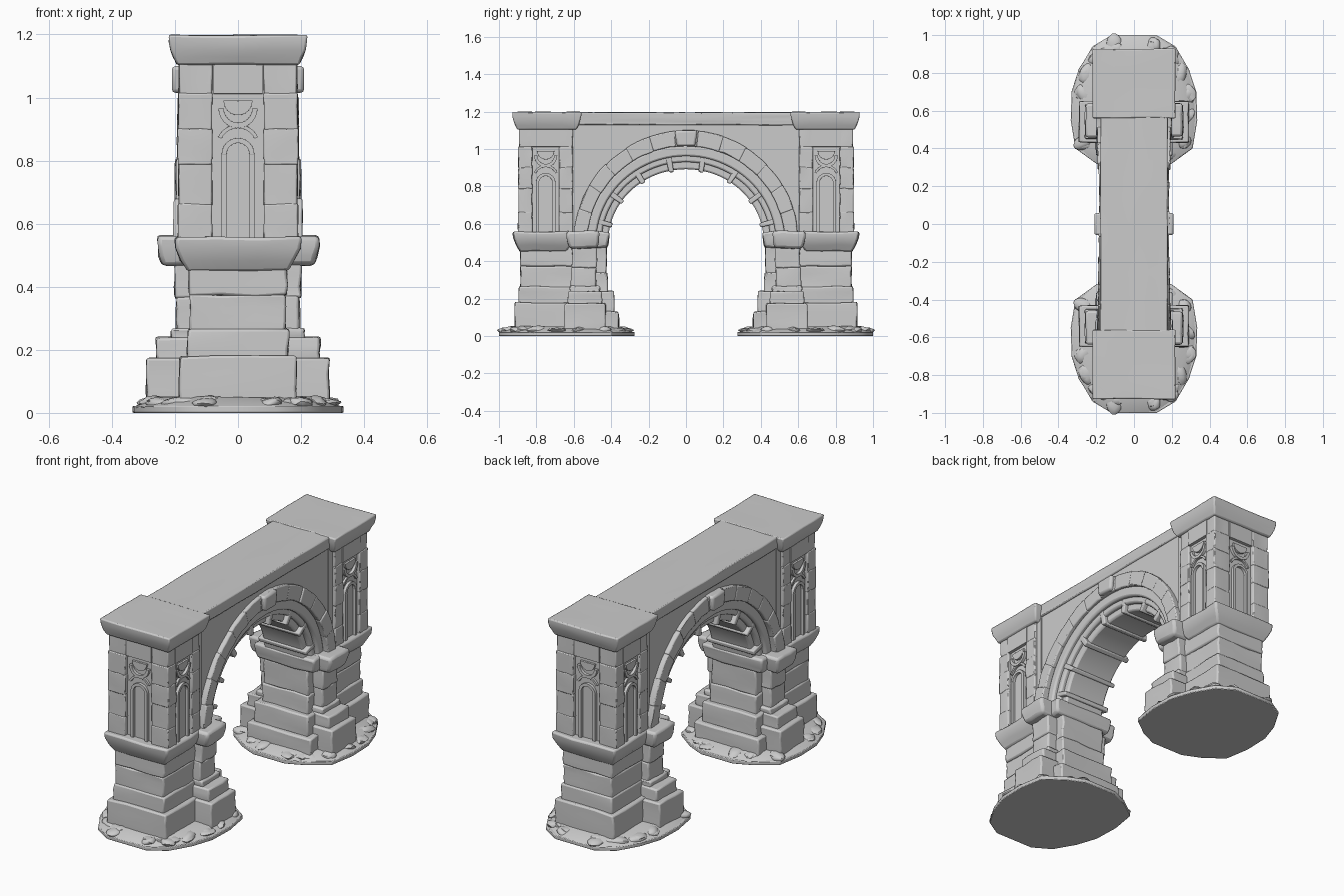
import bpy, bmesh, math, random
from mathutils import Vector, Matrix

if "Cube" in bpy.data.objects:
    bpy.data.objects.remove(bpy.data.objects["Cube"])

random.seed(4)
PLACE = {
    "side": lambda u, v, d: (d, u, v),     # u=y, v=z, depth=x
    "front": lambda u, v, d: (u, d, v),    # u=x, v=z, depth=y
    "plan": lambda u, v, d: (u, v, d),     # u=x, v=y, depth=z
}


def wobble(amt):
    return Vector([random.uniform(-amt, amt) for _ in range(3)])


def block(bm, x0, x1, y0, y1, z0, z1, inset=0.0, rough=0.004, cuts=2):
    """Weathered stone as a gridded box; inset narrows the underside."""
    n, made = cuts + 1, {}

    def vert(key):
        if key not in made:
            a, b, c = (k / n for k in key)
            t = inset * (1 - c) ** 2
            co = Vector((x0 + t + (x1 - x0 - 2 * t) * a, y0 + t + (y1 - y0 - 2 * t) * b, z0 + (z1 - z0) * c))
            made[key] = bm.verts.new(co + wobble(rough))
        return made[key]

    for axis in range(3):
        for side in (0, n):
            for i in range(n):
                for j in range(n):
                    quad = []
                    for p, q in ((i, j), (i + 1, j), (i + 1, j + 1), (i, j + 1)):
                        key = [p, q]
                        key.insert(axis, side)
                        quad.append(vert(tuple(key)))
                    bm.faces.new(quad)


def prism(bm, poly, d0, d1, plane="side", rough=0.0, shrink=None):
    """Extruded outline; shrink=(factor, u, v) pulls the far end in toward a point."""
    put = PLACE[plane]
    k, cu, cv = shrink or (1, 0, 0)
    a = [bm.verts.new(Vector(put(u, v, d0)) + wobble(rough)) for u, v in poly]
    b = [bm.verts.new(Vector(put(cu + (u - cu) * k, cv + (v - cv) * k, d1)) + wobble(rough)) for u, v in poly]
    n = len(poly)
    bm.faces.new(a)
    bm.faces.new(b[::-1])
    for i in range(n):
        j = (i + 1) % n
        bm.faces.new((a[j], a[i], b[i], b[j]))


def finish(name, bm, mirror=(False, True), bevel=0.008):
    bmesh.ops.recalc_face_normals(bm, faces=bm.faces[:])
    me = bpy.data.meshes.new(name)
    bm.to_mesh(me)
    bm.free()
    ob = bpy.data.objects.new(name, me)
    bpy.context.collection.objects.link(ob)
    if bevel:
        m = ob.modifiers.new("Worn edges", "BEVEL")
        m.width, m.segments, m.limit_method, m.angle_limit = bevel, 2, "ANGLE", math.radians(40)
    if any(mirror):
        m = ob.modifiers.new("Mirror", "MIRROR")
        m.use_axis = (mirror[0], mirror[1], False)
    bpy.ops.object.select_all(action="DESELECT")
    bpy.context.view_layer.objects.active = ob
    ob.select_set(True)
    bpy.ops.object.shade_smooth_by_angle(angle=math.radians(40))


def part(name, boxes, **kw):
    bm = bmesh.new()
    for b in boxes:
        block(bm, *b)
    finish(name, bm, **kw)


def arch_pt(r, deg):
    a = math.radians(deg)
    return (r * math.cos(a) * (1 + 0.3 * (0.6 - r)), 0.5 + r * math.sin(a))


def sector(r0, r1, a0, a1, n):
    angs = [a0 + (a1 - a0) * i / n for i in range(n + 1)]
    return [arch_pt(r0, a) for a in angs] + [arch_pt(r1, a) for a in reversed(angs)]


def half_ring(uc, vc, r0, r1, a0, a1, n=12):
    angs = [math.radians(a0 + (a1 - a0) * i / n) for i in range(n + 1)]
    return ([(uc + r0 * math.cos(a), vc + r0 * math.sin(a)) for a in angs]
            + [(uc + r1 * math.cos(a), vc + r1 * math.sin(a)) for a in reversed(angs)])


# Rubble footing: rim, sloping mound and half-buried stones
half = [(0.12, 1.0), (0.22, 0.94), (0.29, 0.82), (0.33, 0.7), (0.335, 0.55),
        (0.31, 0.40), (0.2, 0.32), (0.1, 0.275)]
outline = half + [(-x, y) for x, y in reversed(half)]
bm = bmesh.new()
prism(bm, outline, 0, 0.022, "plan")
prism(bm, outline, 0.018, 0.05, "plan", 0.004, (0.82, 0, 0.63))
finish("footing", bm, bevel=0.004)

bm = bmesh.new()
for x, y in outline * 2:
    k = random.uniform(0.76, 0.88)
    mat = (Matrix.Translation((x * k, 0.63 + (y - 0.63) * k, 0.03))
           @ Matrix.Rotation(random.uniform(0, 6), 4, "Z")
           @ Matrix.Rotation(random.uniform(-0.25, 0.25), 4, "X")
           @ Matrix.Diagonal((random.uniform(0.035, 0.07), random.uniform(0.03, 0.045),
                              random.uniform(0.012, 0.026), 1)))
    bmesh.ops.create_icosphere(bm, subdivisions=2, radius=1, matrix=mat)
for v in bm.verts:
    v.co += wobble(0.003)
    v.co.z = max(v.co.z, 0.004)
finish("rubble", bm, bevel=0)

# Pier plinth and stepped column bases
part("pier_plinth", [(-0.185, 0.185, 0.6, 0.915, 0.02, 0.18), (-0.16, 0.16, 0.6, 0.892, 0.17, 0.265)])
part("column_base", [(-0.29, 0.29, 0.43, 0.65, 0.02, 0.175), (-0.26, 0.26, 0.45, 0.63, 0.165, 0.24),
                     (-0.21, 0.21, 0.46, 0.62, 0.23, 0.268)])
part("jamb_base", [(-0.2, 0.2, 0.36, 0.5, 0.02, 0.13), (-0.17, 0.17, 0.385, 0.5, 0.12, 0.24)])

# Lower pier courses, engaged column and inner jamb
part("lower_courses", [(-0.152, 0.152, 0.55, 0.884, 0.255, 0.375),
                       (-0.156, 0.156, 0.55, 0.886, 0.371, 0.48)])
part("engaged_column", [(-0.195, 0.195, 0.48, 0.615, 0.26, 0.37), (-0.2, 0.2, 0.475, 0.61, 0.365, 0.48)])
part("inner_jamb", [(-0.145, 0.145, 0.42, 0.52, 0.23, 0.34), (-0.14, 0.14, 0.425, 0.52, 0.335, 0.48)])

# Impost band
part("pier_impost", [(-0.2, 0.2, 0.6, 0.925, 0.45, 0.558, 0.04)], bevel=0.01)
part("column_impost", [(-0.258, 0.258, 0.46, 0.64, 0.468, 0.562, 0.016)], bevel=0.014)
part("jamb_impost", [(-0.19, 0.19, 0.41, 0.5, 0.472, 0.558, 0.012)], bevel=0.012)

# Upper pier: core, corner posts and inner posts in stones
part("upper_pier_core", [(-0.17, 0.17, 0.57, 0.873, 0.54, 1.13, 0, 0, 0)], bevel=0)
zs = [0.55, 0.66, 0.79, 0.90, 1.01, 1.12]
corner, inner = [], []
for z0, z1 in zip(zs, zs[1:]):
    e = random.uniform(-0.003, 0.003) + 0.015 * (1.12 - z1)
    corner.append((0.082, 0.186 + e, 0.822, 0.893 + e, z0 - 0.003, z1 + 0.003, 0, 0.002))
    inner.append((0.1, 0.184 + e, 0.605, 0.678, z0 - 0.003, z1 + 0.003, 0, 0.002))
part("corner_posts", corner, mirror=(True, True), bevel=0.005)
part("inner_posts", inner, mirror=(True, True), bevel=0.005)


# Panel ornament: niche moulding, festoon, bowl and head block
def ornament(name, plane, uc, d0, mirror):
    bm = bmesh.new()
    d1 = d0 + 0.016
    for s in (-1, 1):
        u0, u1 = sorted((uc + s * 0.036, uc + s * 0.052))
        prism(bm, [(u0, 0.55), (u1, 0.55), (u1, 0.82), (u0, 0.82)], d0 - 0.01, d1, plane)
    prism(bm, half_ring(uc, 0.82, 0.036, 0.052, 0, 180), d0 - 0.01, d1, plane)
    prism(bm, half_ring(uc, 0.845, 0.058, 0.07, 25, 155), d0 - 0.01, d1 - 0.004, plane)
    prism(bm, half_ring(uc, 0.965, 0.045, 0.062, 180, 360), d0 - 0.01, d1, plane)
    prism(bm, half_ring(uc, 0.99, 0.001, 0.046, 180, 360), d0 - 0.01, d1 - 0.004, plane)
    prism(bm, [(uc - 0.078, 1.012), (uc + 0.078, 1.012), (uc + 0.078, 1.12), (uc - 0.078, 1.12)],
          d0 - 0.01, d1 + 0.002, plane)
    finish(name, bm, mirror, 0.004)


ornament("end_panel_ornament", "front", 0, 0.873, (False, True))
ornament("side_panel_ornament", "side", 0.75, 0.17, (True, True))

# Spandrel wall above the arch
bm = bmesh.new()
curve = [arch_pt(0.54, 5 + 170 * i / 32) for i in range(33)]
prism(bm, curve + [(-0.62, curve[-1][1]), (-0.62, 1.14), (0.62, 1.14), (0.62, curve[0][1])], -0.165, 0.165)
finish("spandrel_wall", bm, (False, False), 0)

# Outer ring of separate arch stones
bm = bmesh.new()
edges = [4 + (84 - 4) * i / 6 for i in range(7)]
stones = list(zip(edges, edges[1:])) + [(84, 96)] + [(180 - b, 180 - a) for a, b in zip(edges, edges[1:])]
for a0, a1 in stones:
    w = 0.186 + 0.02 * (1 - math.sin(math.radians((a0 + a1) / 2))) + random.uniform(-0.003, 0.003)
    prism(bm, sector(0.515, 0.6 + random.uniform(-0.005, 0.004), a0 - 0.3, a1 + 0.3, 4), -w, w, rough=0.002)
finish("arch_stones", bm, (False, False), 0.006)

# Stepped inner rings
for name, r0, r1, w in (("arch_moulding", 0.462, 0.52, 0.17), ("arch_fillet", 0.43, 0.47, 0.148),
                        ("arch_soffit", 0.392, 0.44, 0.125)):
    bm = bmesh.new()
    prism(bm, sector(r0, r1, 3, 177, 40), -w, w)
    finish(name, bm, (False, False), 0.01)

# Soffit ribs
bm = bmesh.new()
for a in (14, 34, 56, 79, 101, 124, 146, 166):
    prism(bm, sector(0.383, 0.475, a - 1.8, a + 1.8, 1), -0.15, 0.15, rough=0.002)
finish("soffit_ribs", bm, (False, False), 0.006)

# Keystone
bm = bmesh.new()
prism(bm, [(-0.05, 1.015), (0.05, 1.015), (0.06, 1.1), (-0.06, 1.1)], -0.21, 0.21)
finish("keystone", bm, (False, False), 0.012)

# Top slab and pier caps
part("top_slab", [(-0.178, 0.178, -0.58, 0.58, 1.128, 1.196, 0.004, 0.002, 6)],
     mirror=(False, False), bevel=0.006)
part("pier_cap", [(-0.22, 0.22, 0.56, 0.928, 1.105, 1.198, 0.026, 0.002, 3)], bevel=0.007)
